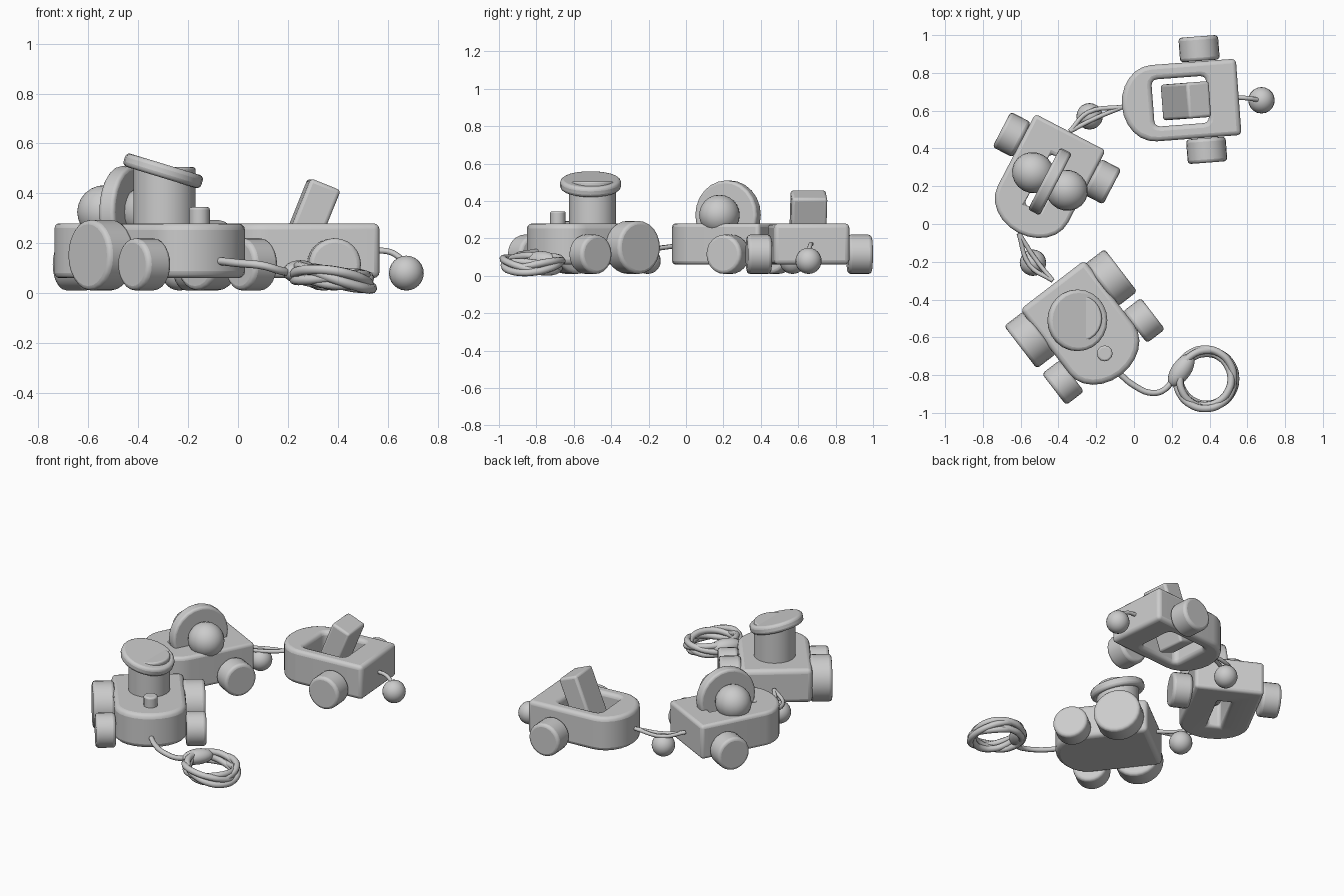
import bpy, bmesh
from math import sin, cos, pi, radians
from mathutils import Vector, Matrix

cube = bpy.data.objects.get("Cube")
if cube:
    bpy.data.objects.remove(cube, do_unlink=True)

grey = bpy.data.materials.new("plain grey")
grey.use_nodes = True
GREY = (0.6, 0.6, 0.6, 1)
grey.diffuse_color = GREY
grey.node_tree.nodes["Principled BSDF"].inputs["Base Color"].default_value = GREY


def add_object(name, bm, matrix, bevel=0, cutter=None):
    bmesh.ops.recalc_face_normals(bm, faces=bm.faces)
    mesh = bpy.data.meshes.new(name)
    bm.to_mesh(mesh)
    bm.free()
    mesh.materials.append(grey)
    ob = bpy.data.objects.new(name, mesh)
    bpy.context.collection.objects.link(ob)
    ob.matrix_world = matrix
    if cutter:
        cut = ob.modifiers.new("opening", 'BOOLEAN')
        cut.object = cutter
        cut.solver = 'EXACT'
    if bevel:
        mod = ob.modifiers.new("soft edges", 'BEVEL')
        mod.width = bevel
        mod.segments = 3
        mod.angle_limit = radians(40)
    bpy.ops.object.select_all(action='DESELECT')
    ob.select_set(True)
    bpy.context.view_layer.objects.active = ob
    bpy.ops.object.shade_smooth_by_angle(angle=radians(40))
    return ob


def cylinder(name, matrix, radius, depth, bevel=0.02, top=None, sides=24):
    bm = bmesh.new()
    bmesh.ops.create_cone(bm, cap_ends=True, segments=sides, radius1=radius,
                          radius2=top or radius, depth=depth)
    return add_object(name, bm, matrix, bevel)


def box(name, matrix, size, bevel=0):
    bm = bmesh.new()
    bmesh.ops.create_cube(bm, size=1)
    bmesh.ops.scale(bm, vec=size, verts=bm.verts)
    return add_object(name, bm, matrix, bevel)


def ball(name, matrix, radius, stretch=(1, 1, 1)):
    bm = bmesh.new()
    bmesh.ops.create_uvsphere(bm, u_segments=20, v_segments=12, radius=radius)
    bmesh.ops.scale(bm, vec=stretch, verts=bm.verts)
    return add_object(name, bm, matrix)


def cord(name, points, radius):
    curve = bpy.data.curves.new(name, 'CURVE')
    curve.dimensions = '3D'
    curve.bevel_depth = radius
    curve.bevel_resolution = 2
    curve.resolution_u = 5
    curve.use_fill_caps = True
    spline = curve.splines.new('BEZIER')
    spline.bezier_points.add(len(points) - 1)
    for bp, p in zip(spline.bezier_points, points):
        bp.co = p
        bp.handle_left_type = bp.handle_right_type = 'AUTO'
    curve.materials.append(grey)
    ob = bpy.data.objects.new(name, curve)
    bpy.context.collection.objects.link(ob)


def place(x, y, z=0):
    return Matrix.Translation((x, y, z))


def frame(x, y, angle):
    """Vehicle frame: local +x points towards the rounded nose."""
    return place(x, y) @ Matrix.Rotation(radians(angle), 4, 'Z')


def body(name, matrix, length, width, cutter=None):
    """D-shaped block with an elliptical nose."""
    bm = bmesh.new()
    nose, half = 0.17, width / 2
    outline = [(-length / 2, half), (-length / 2, -half)]
    for i in range(13):
        a = -pi / 2 + pi * i / 12
        outline.append((length / 2 - nose + nose * cos(a), half * sin(a)))
    face = bm.faces.new([bm.verts.new((x, y, 0.06)) for x, y in outline])
    up = bmesh.ops.extrude_face_region(bm, geom=[face])["geom"]
    bmesh.ops.translate(bm, vec=(0, 0, 0.22),
                        verts=[v for v in up if isinstance(v, bmesh.types.BMVert)])
    return add_object(name, bm, matrix, 0.028, cutter)


def wheel_pair(name, matrix, x, radius, width, gap=0.27):
    for side, sign in (("left", 1), ("right", -1)):
        m = matrix @ place(x, sign * gap, radius + 0.01) @ Matrix.Rotation(pi / 2, 4, 'X')
        cylinder(f"{name}_{side}", m, radius, width, 0.018)


# Engine: body, wheels, cab and funnel
engine = frame(-0.25, -0.56, -52.5)
body("engine_body", engine, 0.60, 0.43)
wheel_pair("engine_rear_wheel", engine, -0.14, 0.142, 0.13)
wheel_pair("engine_front_wheel", engine, 0.145, 0.105, 0.12)
cylinder("cab_column", place(-0.295, -0.50, 0.38), 0.125, 0.25, 0.01)
cylinder("cab_roof", place(-0.30, -0.51, 0.49) @ Matrix.Rotation(radians(17), 4, 'Y'),
         0.163, 0.055, 0.018)
cylinder("funnel", place(-0.155, -0.685, 0.30), 0.042, 0.09, 0.01, sides=12)

# Middle wagon: slotted body with an upright disc and two side knobs
wagon = frame(-0.475, 0.22, 242.5)
slot = box("slot_cutter", wagon @ place(0, 0, 0.2), (0.30, 0.085, 0.5))
body("middle_body", wagon, 0.60, 0.42, slot)
wheel_pair("middle_wheel", wagon, -0.145, 0.105, 0.12)
spin = place(-0.445, 0.225, 0.325) @ Matrix.Rotation(radians(242.5), 4, 'Z')
cylinder("upright_disc", spin @ Matrix.Rotation(pi / 2, 4, 'X'), 0.185, 0.07, 0.015)
for side, sign in (("left", 1), ("right", -1)):
    ball(f"disc_knob_{side}", spin @ place(0, sign * 0.10, 0), 0.108, (1, 1.05, 1))

# Rear wagon: open body with a leaning block
tail = frame(0.245, 0.65, 184.3)
opening = box("opening_cutter", tail @ place(0, 0, 0.2), (0.29, 0.25, 0.5), 0.03)
body("rear_body", tail, 0.62, 0.405, opening)
wheel_pair("rear_wheel", tail, -0.12, 0.105, 0.13)
lean = tail @ place(-0.03, 0, 0.26) @ Matrix.Rotation(radians(-22), 4, 'Y')
box("leaning_block", lean, (0.13, 0.19, 0.38), 0.015)
for opener in (slot, opening):
    opener.hide_render = True
    opener.hide_viewport = True
    opener.hide_set(True)

# Coupling balls and cords
beads = {"front_bead": (-0.535, -0.205, 0.08), "middle_bead": (-0.235, 0.57, 0.08),
         "tail_bead": (0.675, 0.655, 0.08)}
for name, spot in beads.items():
    ball(name, place(*spot), 0.07)
links = {"front": ((-0.43, -0.30), (-0.535, -0.205), (-0.61, -0.05)),
         "middle": ((-0.34, 0.49), (-0.235, 0.57), (-0.06, 0.62))}
for name, (a, b, c) in links.items():
    across = (Vector(c) - Vector(a)).orthogonal().normalized() * 0.022
    for strand, sign in (("a", 1), ("b", -1)):
        mid = Vector(b) + across * sign
        cord(f"{name}_link_{strand}", [(*a, 0.16), (*mid, 0.145), (*c, 0.16)], 0.012)
cord("tail_cord", [(0.54, 0.67, 0.17), (0.61, 0.665, 0.165), (0.665, 0.655, 0.13)], 0.012)

# Pull cord, its wound coil and the handle
cord("pull_cord", [(-0.09, -0.78, 0.13), (0.0, -0.855, 0.12), (0.10, -0.895, 0.11),
                   (0.17, -0.87, 0.09), (0.22, -0.79, 0.08)], 0.016)
loops = []
for i in range(49):
    a = pi + 2 * pi * i / 12
    r = 0.146 + 0.012 * sin(a * 0.75)
    loops.append((0.38 + r * cos(a), -0.82 + r * sin(a),
                  0.062 + 0.028 * sin(a * 1.25 + 0.5) - 0.018 * cos(a)))
cord("cord_coil", loops, 0.02)
grip = place(0.25, -0.775, 0.085) @ Matrix.Rotation(radians(55), 4, 'Z')
ball("pull_handle", grip, 0.052, (1.9, 1, 0.9))
